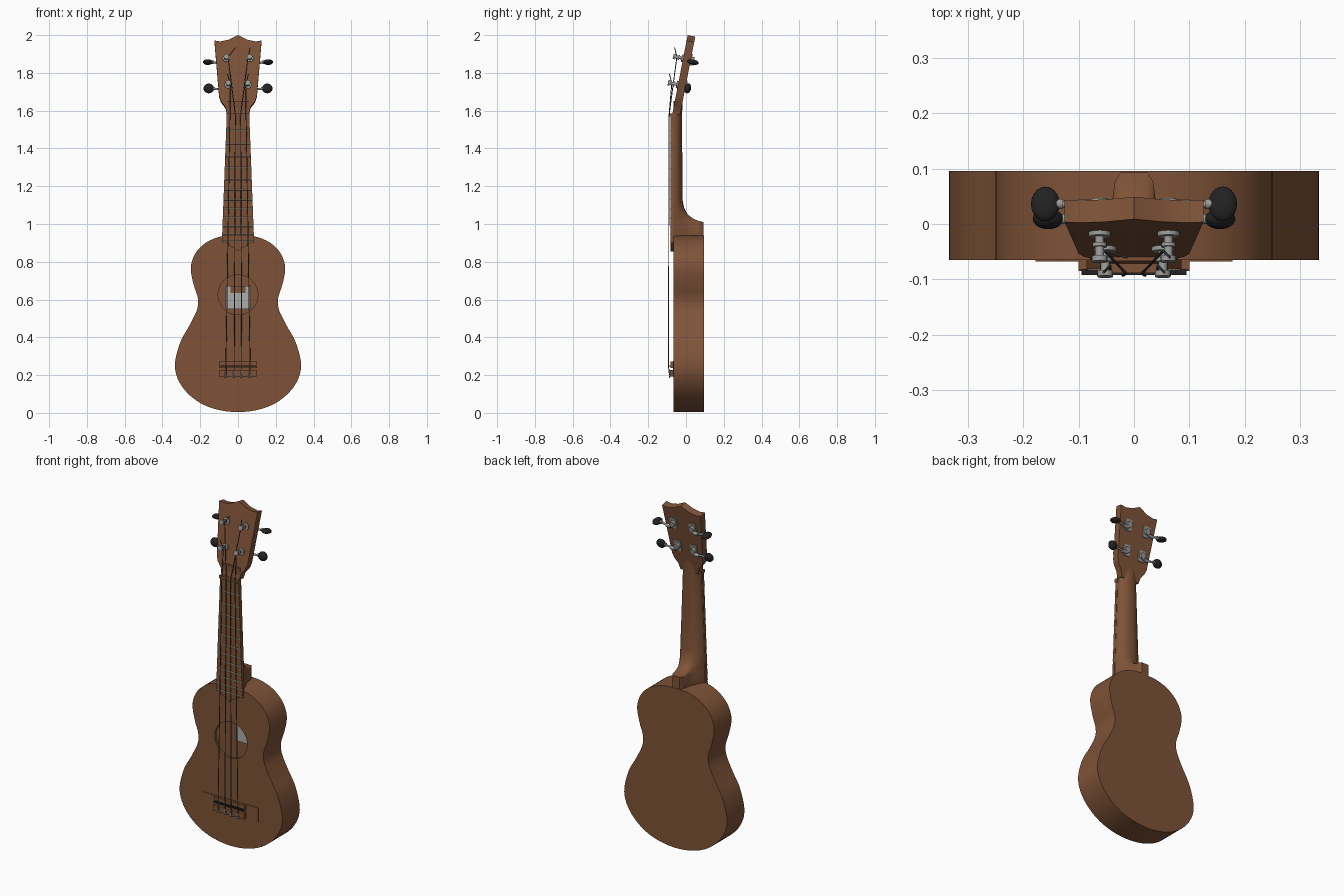
import bpy, bmesh, math
from mathutils import Vector, Matrix

if "Cube" in bpy.data.objects:
    bpy.data.objects.remove(bpy.data.objects["Cube"])


def material(name, *rgb):
    m = bpy.data.materials.new(name)
    m.use_nodes = True
    m.diffuse_color = (*rgb, 1)
    m.node_tree.nodes["Principled BSDF"].inputs["Base Color"].default_value = (*rgb, 1)
    return m


WOOD = material("warm wood", .21, .086, .039)
METAL = material("grey metal", .32, .32, .31)
BLACK = material("black plastic", .016, .016, .017)
FRET = material("pale fret wire", .5, .42, .29)
STRING = material("dark string", .07, .08, .085)
PAPER = material("paper label", .42, .42, .4)
parts = []


def finish(name, bm, mat, matrix=None):
    bmesh.ops.recalc_face_normals(bm, faces=bm.faces)
    if matrix:
        bm.transform(matrix)
    mesh = bpy.data.meshes.new(name)
    bm.to_mesh(mesh)
    bm.free()
    mesh.materials.append(mat)
    ob = bpy.data.objects.new(name, mesh)
    bpy.context.collection.objects.link(ob)
    parts.append(ob)
    return ob


def loft(name, rings, mat, matrix=None):
    """Skin a list of equal rings and cap both ends."""
    bm = bmesh.new()
    vs = [[bm.verts.new(p) for p in ring] for ring in rings]
    n = len(vs[0])
    for a, b in zip(vs, vs[1:]):
        for i in range(n):
            j = (i + 1) % n
            bm.faces.new((a[i], a[j], b[j], b[i]))
    bm.faces.new(vs[0])
    bm.faces.new(vs[-1])
    return finish(name, bm, mat, matrix)


def mirrored(half):
    """Close a half outline that runs from the bottom to the top centre."""
    return half + [(-x, z) for x, z in reversed(half) if x > 0]


def prism(name, outline, y0, y1, mat, matrix=None):
    return loft(name, [[(x, y, z) for x, z in outline] for y in (y0, y1)], mat, matrix)


def box(name, x0, x1, y0, y1, z0, z1, mat, matrix=None):
    return prism(name, [(x0, z0), (x1, z0), (x1, z1), (x0, z1)], y0, y1, mat, matrix)


def rods(name, segments, mat, matrix=None, sides=16):
    """Cylinders given as (start, end, radius)."""
    bm = bmesh.new()
    for a, b, r in segments:
        a, b = Vector(a), Vector(b)
        d = b - a
        place = Matrix.Translation((a + b) / 2) @ d.to_track_quat('Z', 'Y').to_matrix().to_4x4()
        bmesh.ops.create_cone(bm, cap_ends=True, segments=sides, radius1=r, radius2=r,
                              depth=d.length, matrix=place)
    return finish(name, bm, mat, matrix)


def smooth_loop(pts, steps):
    out, n = [], len(pts)
    for i in range(n):
        p0, p1, p2, p3 = (Vector(pts[(i + k) % n]) for k in (-1, 0, 1, 2))
        for s in range(steps):
            t = s / steps
            out.append(.5 * (2 * p1 + (p2 - p0) * t + (2 * p0 - 5 * p1 + 4 * p2 - p3) * t * t
                             + (3 * p1 - p0 - 3 * p2 + p3) * t ** 3))
    return out


# Hollow body with a round sound hole
FRONT, BACK = -.065, .096
outline = smooth_loop(mirrored([(0, .004), (.12, .02), (.22, .065), (.3, .145), (.334, .245),
                                (.307, .37), (.253, .47), (.216, .55), (.213, .61), (.235, .68),
                                (.25, .77), (.222, .85), (.16, .907), (.08, .936), (0, .94)]), 5)
hole = Vector((0, .625))
rim = [hole + (p - hole).normalized() * .105 for p in outline]
inner = [hole + (p - hole) * .95 for p in outline]


def at(ring, y):
    return [(p.x, y, p.y) for p in ring]


loft("body", [at(outline, BACK), at(outline, FRONT), at(rim, FRONT), at(rim, FRONT + .014),
              at(inner, FRONT + .014), at(inner, BACK - .012)], WOOD)
box("label", -.065, .065, .076, .083, .55, .672, PAPER)
box("label_patch", -.04, .04, .073, .0755, .635, .672, WOOD)

# Neck with the heel flaring out of its back
HEEL = (1, .86, .73, .62, .54, .49, .46, .43, .3)


def neck_ring(z, w, back, k):
    half = []
    n = len(HEEL)
    for i in range(n):
        t = math.pi / 2 * i / n
        y = -.067 + (back + .067) * ((1 - k) * math.sin(t) + k * (i / (n - 1)) ** .8)
        half.append((w * ((1 - k) * math.cos(t) + k * HEEL[i]), y))
    return [(x, y, z) for x, y in half] + [(-x, y, z) for x, y in reversed(half)]


loft("neck", [neck_ring(*r) for r in ((1.65, .06, -.017, 0), (1.58, .058, -.02, 0),
                                      (1.35, .067, -.019, 0), (1.13, .076, -.018, 0),
                                      (1.085, .078, -.009, .15), (1.05, .079, .01, .35),
                                      (1.027, .08, .04, .65), (1.015, .08, .07, .9),
                                      (1.01, .08, .093, 1), (.925, .08, .093, 1))], WOOD)

# Fretboard with a curled lower end, nut and frets
prism("fretboard", mirrored([(0, .855), (.02, .872), (.05, .887), (.068, .905), (.086, .9),
                             (.084, .94), (.06, 1.57), (0, 1.57)]), -.081, -.0645, WOOD)
box("nut", -.061, .061, -.088, -.06, 1.568, 1.585, WOOD)
frets = []
for n in range(1, 13):
    z = .245 + 1.325 * 2 ** (-n / 12)
    w = .06 + (1.57 - z) * .038
    frets.append(((-w, -.081, z), (w, -.081, z), .004))
rods("frets", frets, FRET, sides=8)

# Headstock leaning back, with a scalloped top
HEAD = Matrix.Translation((0, -.065, 1.62)) @ Matrix.Rotation(math.radians(-11), 4, 'X')
prism("headstock", mirrored([(0, -.035), (.058, -.035), (.066, 0), (.09, .03), (.1, .06),
                             (.125, .358), (.095, .353), (.05, .362), (0, .387)]),
      0, .041, WOOD, HEAD)

# Four tuners: post, washer, gear plate, shaft and button
POSTS = {"lower": (.052, .12, .155, (.028, .018, .026)),
         "upper": (.062, .262, .16, (.026, .032, .014))}
for side, hand in ((1, "left"), (-1, "right")):
    for level, (x, s, kx, size) in POSTS.items():
        px = x * side
        tag = f"{level}_{hand}"
        rods("tuner_post_" + tag, [((px, 0, s), (px, -.008, s), .02),
                                   ((px, 0, s), (px, -.05, s), .008),
                                   ((px, -.044, s), (px, -.054, s), .014),
                                   ((px, -.02, s), (px, -.027, s), .013)], METAL, HEAD)
        box("gear_plate_" + tag, px - .022, px + .022, .04, .046, s - .032, s + .032, METAL, HEAD)
        rods("gear_" + tag, [((px, .045, s), (px, .06, s), .017),
                             ((px + .01 * side, .054, s - .018), (px + .04 * side, .054, s - .018), .01),
                             ((px, .054, s - .018), (kx * side, .054, s - .01), .0055),
                             (((kx - .032) * side, .054, s - .01), (kx * side, .054, s - .01), .009)],
             METAL, HEAD)
        bm = bmesh.new()
        bmesh.ops.create_uvsphere(bm, u_segments=20, v_segments=12, radius=1)
        bm.transform(Matrix.Translation((kx * side, .054, s - .01)) @ Matrix.Diagonal((*size, 1)))
        finish("tuner_button_" + tag, bm, BLACK, HEAD)

# Bridge: thin base, front rail, saddle and tie block
box("bridge_base", -.178, .178, -.068, -.064, .19, .275, WOOD)
box("bridge_rail", -.1, .1, -.082, -.065, .238, .273, WOOD)
box("bridge_tie_block", -.1, .1, -.085, -.065, .193, .226, WOOD)
box("saddle", -.095, .095, -.092, -.066, .245, .252, BLACK)

# Strings from the tie block over saddle and nut to the posts
for i, (xb, xn, level) in enumerate(((-.064, -.043, "lower"), (-.02, -.014, "upper"),
                                     (.02, .014, "upper"), (.064, .043, "lower"))):
    side = 1 if xb > 0 else -1
    x, s = POSTS[level][:2]
    post = HEAD @ Vector(((x - .009) * side, -.034, s))
    tail = post + Vector((.04 * side * (-1 if i == 1 else .3), -.012, .05))
    path = [(xb, -.087, .195), (xb, -.093, .249), (xn, -.0895, 1.577), post, tail]
    rods(f"string_{i + 1}", [(a, b, .0024) for a, b in zip(path, path[1:])], STRING, sides=8)
    rods(f"string_knot_{i + 1}", [((xb - .008, -.086, .19), (xb + .008, -.086, .197), .005),
                                  ((xb - .006, -.086, .19), (xb - .002, -.087, .23), .003)],
         METAL, sides=8)

# Smooth rounded surfaces while keeping hard edges
for ob in bpy.context.selected_objects:
    ob.select_set(False)
for ob in parts:
    ob.select_set(True)
bpy.context.view_layer.objects.active = parts[0]
bpy.ops.object.shade_smooth_by_angle(angle=math.radians(35))
